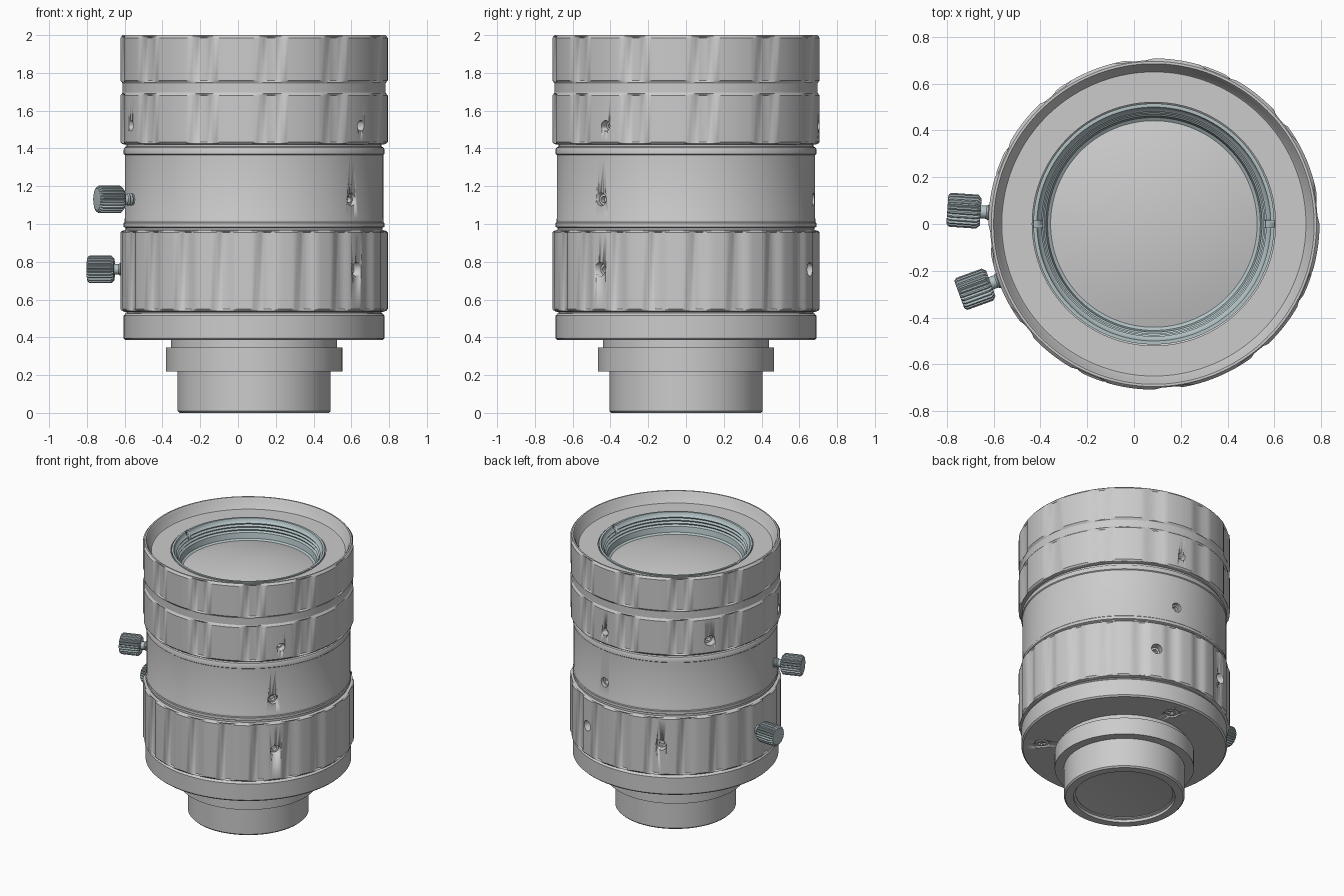
import bpy, bmesh, math
from mathutils import Matrix

if "Cube" in bpy.data.objects:
    bpy.data.objects.remove(bpy.data.objects["Cube"])

CX = 0.085          # lens axis
R = math.radians

steel = bpy.data.materials.new("steel")
steel.diffuse_color = (0.45, 0.54, 0.56, 1)
steel.use_nodes = True
steel.node_tree.nodes["Principled BSDF"].inputs["Base Color"].default_value = steel.diffuse_color


def finish(name, bm, matrix, mat=None, angle=30):
    bmesh.ops.remove_doubles(bm, verts=bm.verts, dist=1e-5)
    bmesh.ops.recalc_face_normals(bm, faces=bm.faces)
    bm.transform(matrix)
    me = bpy.data.meshes.new(name)
    bm.to_mesh(me)
    bm.free()
    ob = bpy.data.objects.new(name, me)
    bpy.context.collection.objects.link(ob)
    if mat:
        me.materials.append(mat)
    bpy.ops.object.select_all(action='DESELECT')
    ob.select_set(True)
    bpy.context.view_layer.objects.active = ob
    bpy.ops.object.shade_smooth_by_angle(angle=R(angle))
    return ob


AXIS = Matrix.Translation((CX, 0, 0))


def radial(deg, z):
    """Frame whose local z points outward from the lens axis."""
    return (Matrix.Translation((CX, 0, z)) @ Matrix.Rotation(R(deg), 4, 'Z')
            @ Matrix.Rotation(R(90), 4, 'Y'))


def lathe(name, prof, matrix=AXIS, segs=128, closed=True, flutes=None, mat=None, angle=30):
    """Spin (r, z) points; flutes = (count, width 0-1, depth, phase, min radius)."""
    bm = bmesh.new()
    rings = []
    for i in range(segs):
        a = 2 * math.pi * i / segs
        ring = []
        for r, z in prof:
            if flutes:
                n, w, d, ph, rmin = flutes
                t = ((a - R(ph)) * n / (2 * math.pi) + 0.5) % 1 - 0.5
                if r > rmin and abs(t) < w / 2:
                    r -= d * (1 - (2 * t / w) ** 2)
            ring.append(bm.verts.new((r * math.cos(a), r * math.sin(a), z)))
        rings.append(ring)
    m = len(prof)
    for i in range(segs):
        p, q = rings[i], rings[(i + 1) % segs]
        for j in range(m if closed else m - 1):
            k = (j + 1) % m
            bm.faces.new((p[j], q[j], q[k], p[k]))
    return finish(name, bm, matrix, mat, angle)


def cut(ob, cutter):
    mod = ob.modifiers.new("cut", 'BOOLEAN')
    mod.object = cutter
    mod.solver = 'EXACT'
    bpy.context.view_layer.objects.active = ob
    bpy.ops.object.modifier_apply(modifier=mod.name)
    bpy.data.objects.remove(cutter)


# front barrel: two fluted rings, neck, inner lip and recessed face
front = lathe("front_barrel", [
    (0.44, 1.43), (0.685, 1.42), (0.70, 1.425), (0.708, 1.435), (0.708, 1.68), (0.70, 1.69),
    (0.697, 1.695), (0.697, 1.745), (0.70, 1.75), (0.708, 1.76), (0.708, 1.985), (0.70, 1.995),
    (0.695, 2.0), (0.685, 2.0), (0.675, 1.985), (0.655, 1.93), (0.65, 1.925), (0.52, 1.925),
    (0.52, 1.86), (0.44, 1.78)],
    segs=240, flutes=(12, 0.42, 0.018, 7, 0.702))

# threaded retaining ring with two spanner notches
thread = [(0.515, 1.93), (0.50, 1.93), (0.495, 1.915)]
for i in range(4):
    z = 1.91 - i * 0.02
    thread += [(0.492 - i * 0.006, z), (0.48 - i * 0.006, z - 0.01)]
thread += [(0.46, 1.83), (0.455, 1.80), (0.44, 1.79), (0.44, 1.77), (0.515, 1.77)]
ring = lathe("retaining_ring", thread, mat=steel)
for s in (1, -1):
    bm = bmesh.new()
    bmesh.ops.create_cube(bm, size=1)
    cut(ring, finish("notch", bm, Matrix.Translation((CX + s * 0.50, 0, 1.92))
                     @ Matrix.Diagonal((0.06, 0.03, 0.09, 1))))

# glass elements
lathe("front_glass", [(0.445 * i / 8, 1.85 - 0.06 * (i / 8) ** 2) for i in range(9)], closed=False)
lathe("rear_glass", [(0.335 * i / 6, 0.05 - 0.02 * (i / 6) ** 2) for i in range(7)], closed=False)

# plain middle sleeve with raised rims
sleeve = lathe("middle_sleeve", [
    (0.44, 0.96), (0.68, 0.96), (0.68, 0.98), (0.69, 0.985), (0.69, 1.005), (0.686, 1.01),
    (0.686, 1.025), (0.684, 1.03), (0.684, 1.365), (0.69, 1.37), (0.69, 1.395),
    (0.685, 1.405), (0.675, 1.41), (0.675, 1.43), (0.44, 1.43)])

# fluted lower grip
grip = lathe("lower_grip", [
    (0.44, 0.535), (0.685, 0.535), (0.70, 0.54), (0.708, 0.55), (0.708, 0.955), (0.70, 0.963),
    (0.685, 0.967), (0.44, 0.967)], segs=240, flutes=(20, 0.5, 0.018, 5, 0.702))

# base ring
base = lathe("base_ring", [
    (0.40, 0.385), (0.68, 0.385), (0.69, 0.395), (0.69, 0.515), (0.682, 0.525), (0.675, 0.528),
    (0.675, 0.54), (0.40, 0.54)])

# rear mount with flange
lathe("rear_mount", [
    (0.34, 0.0), (0.395, 0.0), (0.405, 0.01), (0.405, 0.22), (0.467, 0.22), (0.467, 0.345),
    (0.44, 0.345), (0.44, 0.40), (0.325, 0.40), (0.325, 0.025), (0.34, 0.02)])


# set-screw holes, each with a recessed socket screw
def set_screw(body, deg, z, r, surf=0.69):
    m = radial(deg, z)
    d = surf - 0.06
    cut(body, lathe("drill", [(0, d), (r, d), (r, 0.75), (0, 0.75)], m, 24, closed=False))
    lathe("set_screw", [(0, d + 0.01), (r * 0.5, d + 0.01), (r * 0.5, d + 0.035),
                        (r * 0.85, d + 0.035), (r * 0.98, d + 0.025), (r * 0.98, d - 0.01)],
          m, 24, closed=False)


for deg in (-37, 83, 203):
    set_screw(front, deg, 1.52, 0.028)
set_screw(front, 144, 1.52, 0.036)
for deg in (-41, 81):
    set_screw(sleeve, deg, 1.13, 0.034)
for deg in (-40, 68, 117):
    set_screw(grip, deg, 0.76, 0.037)


# knurled thumb screws
def thumb_screw(deg, z):
    m = radial(deg, z)
    lathe("thumb_screw_knob", [
        (0, 0.742), (0.058, 0.742), (0.066, 0.75), (0.073, 0.757), (0.073, 0.873),
        (0.066, 0.882), (0.058, 0.885), (0, 0.885)], m, 144, closed=False,
        flutes=(24, 0.55, 0.009, 0, 0.064), mat=steel, angle=25)
    stem = [(0, 0.64), (0.032, 0.64)]
    for i in range(4):
        stem += [(0.034, 0.665 + i * 0.015), (0.028, 0.6725 + i * 0.015)]
    lathe("thumb_screw_stem", stem + [(0.028, 0.745), (0, 0.745)], m, 24, closed=False, mat=steel)


thumb_screw(200, 1.13)
thumb_screw(176, 0.76)

# cross-head screws in the underside of the base ring
for deg in (85, -35, 205):
    place = AXIS @ Matrix.Rotation(R(deg), 4, 'Z') @ Matrix.Translation((0.555, 0, 0))
    cut(base, lathe("bore", [(0, 0.37), (0.052, 0.37), (0.052, 0.41), (0, 0.41)], place, 32,
                    closed=False))
    head = lathe("base_screw", [(0, 0.388), (0.035, 0.388), (0.048, 0.394), (0.048, 0.42),
                                (0, 0.42)], place, 32, closed=False)
    for turn in (0, 90):
        bm = bmesh.new()
        bmesh.ops.create_cube(bm, size=1)
        cut(head, finish("slot", bm, place @ Matrix.Rotation(R(turn), 4, 'Z')
                         @ Matrix.Translation((0, 0, 0.388))
                         @ Matrix.Diagonal((0.056, 0.013, 0.03, 1))))
